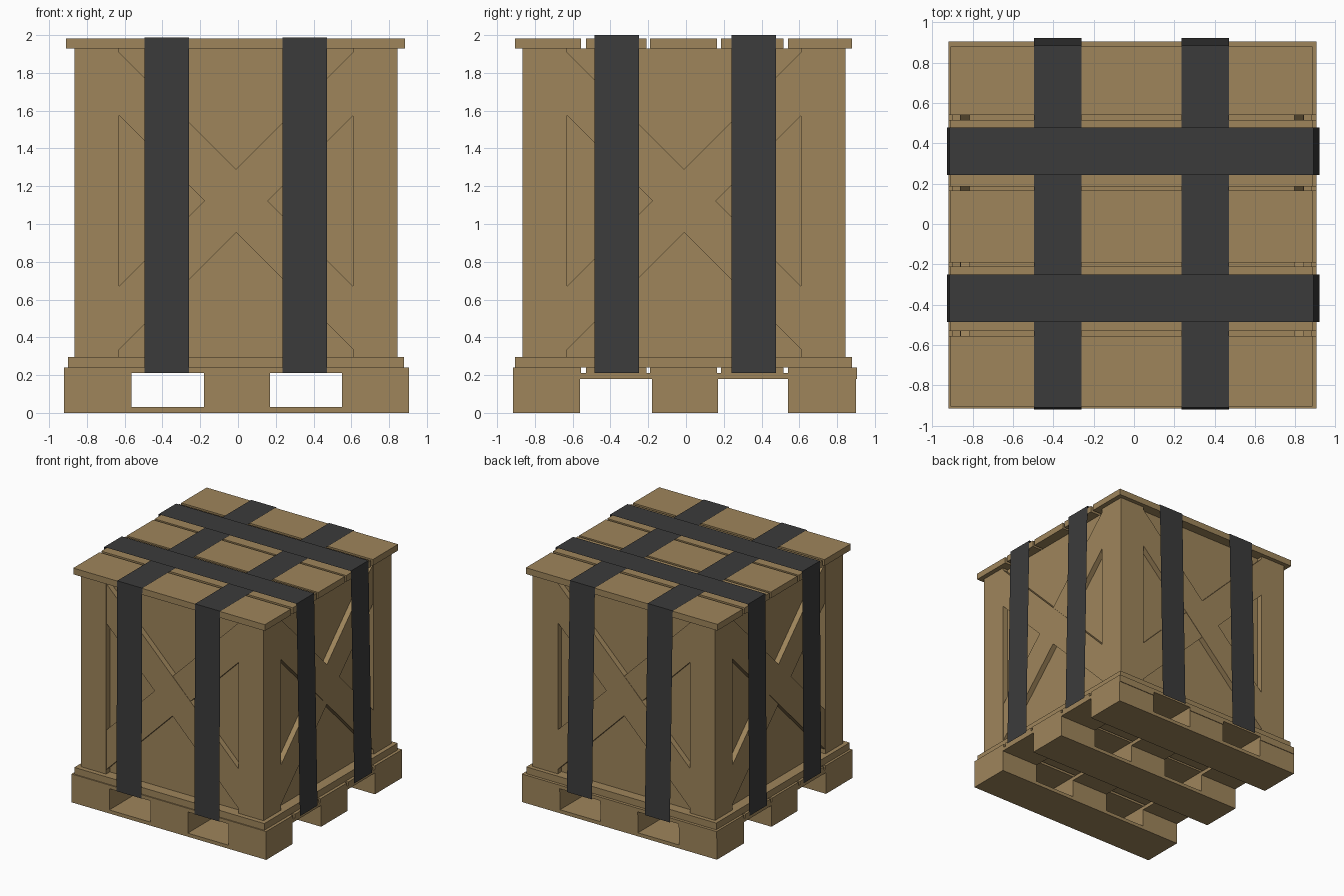
import bpy, math
from mathutils import Matrix, Vector

if "Cube" in bpy.data.objects:
    bpy.data.objects.remove(bpy.data.objects["Cube"])

def material(name, rgb):
    m = bpy.data.materials.new(name)
    m.diffuse_color = (*rgb, 1)
    m.use_nodes = True
    m.node_tree.nodes["Principled BSDF"].inputs["Base Color"].default_value = m.diffuse_color
    return m

WOOD = material("brown wood", (0.345, 0.235, 0.105))
STRAP = material("dark grey strap", (0.044, 0.044, 0.044))
C = -0.01  # crate axis offset in x and y

def mesh(name, verts, faces, mat):
    me = bpy.data.meshes.new(name)
    me.from_pydata([tuple(v) for v in verts], [], faces)
    me.materials.append(mat)
    ob = bpy.data.objects.new(name, me)
    bpy.context.collection.objects.link(ob)
    return ob

def prism(name, bottom, top, mat=WOOD):
    # closed solid between two matching four-point loops
    faces = [(3, 2, 1, 0), (4, 5, 6, 7)]
    faces += [(i, (i + 1) % 4, (i + 1) % 4 + 4, i + 4) for i in range(4)]
    return mesh(name, list(bottom) + list(top), faces, mat)

def box(name, x, y, z):
    loop = [(x[0], y[0]), (x[1], y[0]), (x[1], y[1]), (x[0], y[1])]
    return prism(name, [(a, b, z[0]) for a, b in loop], [(a, b, z[1]) for a, b in loop])

# pallet: runners, blocks, cross boards
cols = [(-0.92, -0.565), (-0.18, 0.17), (0.55, 0.905)]
rows = [(-0.915, -0.56), (-0.18, 0.17), (0.54, 0.9)]
for j, y in enumerate(rows):
    box(f"pallet_runner_{j}", (-0.92, 0.905), y, (0, 0.03))
    for i, x in enumerate(cols):
        box(f"pallet_block_{j}_{i}", x, y, (0.03, 0.18))
for i, x in enumerate(cols):
    box(f"pallet_cross_board_{i}", x, (-0.915, 0.905), (0.18, 0.21))

# pallet deck boards and lid boards share the same gaps
cuts = [(-0.555, -0.53), (-0.21, -0.19), (0.165, 0.185), (0.515, 0.54)]
def planks(name, x, y0, y1, z):
    edges = [y0] + [v for c in cuts for v in c] + [y1]
    for k in range(5):
        box(f"{name}_{k}", x, (edges[2 * k], edges[2 * k + 1]), z)
planks("pallet_deck_board", (-0.92, 0.905), -0.915, 0.905, (0.21, 0.24))
planks("lid_board", (-0.91, 0.885), -0.905, 0.88, (1.93, 1.983))

# crate base and recessed body
box("crate_base", (-0.9, 0.88), (-0.905, 0.88), (0.24, 0.297))
H, U, R = 0.855, 0.62, 0.05   # half width, post inner edge, panel recess
box("crate_panels", (C - H + R, C + H - R), (C - H + R, C + H - R), (0.297, 1.93))

# corner posts
for sx in (-1, 1):
    for sy in (-1, 1):
        xs = sorted((C + sx * U, C + sx * H))
        ys = sorted((C + sy * U, C + sy * H))
        box(f"corner_post_{sx}_{sy}", xs, ys, (0.297, 1.93))

# crossed braces on the four sides
for n in range(4):
    turn = Matrix.Translation((C, C, 0)) @ Matrix.Rotation(n * math.pi / 2, 4, 'Z')
    for s, depth, label in ((-1, 0.002, "main"), (1, 0.005, "cross")):
        mid, half = 1.1225, 0.1675
        prof = [(-U, mid - s * U - half), (U, mid + s * U - half),
                (U, mid + s * U + half), (-U, mid - s * U + half)]
        back = [turn @ Vector((u, -H + R + 0.01, z)) for u, z in prof]
        front = [turn @ Vector((u, -H + depth, z)) for u, z in prof]
        prism(f"{label}_brace_{n}", back, front)

# straps: thin sheets over the lid and down both sides
def strap(name, profile, span, along_x):
    verts = []
    for p, z in profile:
        for w in span:
            verts.append((p, w, z) if along_x else (w, p, z))
    faces = []
    for i in range(len(profile) - 1):
        f = (2 * i, 2 * i + 2, 2 * i + 3, 2 * i + 1)
        faces.append(f if along_x else f[::-1])
    mesh(name, verts, faces, STRAP)

for k, span in enumerate([(-0.495, -0.26), (0.235, 0.47)]):
    strap(f"lengthways_strap_{k}", [(-0.92, 0.21), (-0.91, 1.988), (0.884, 1.988), (0.922, 0.21)], span, False)
for k, span in enumerate([(-0.485, -0.25), (0.242, 0.477)]):
    strap(f"crossways_strap_{k}", [(-0.927, 0.21), (-0.914, 2.0), (0.888, 2.0), (0.92, 0.21)], span, True)
